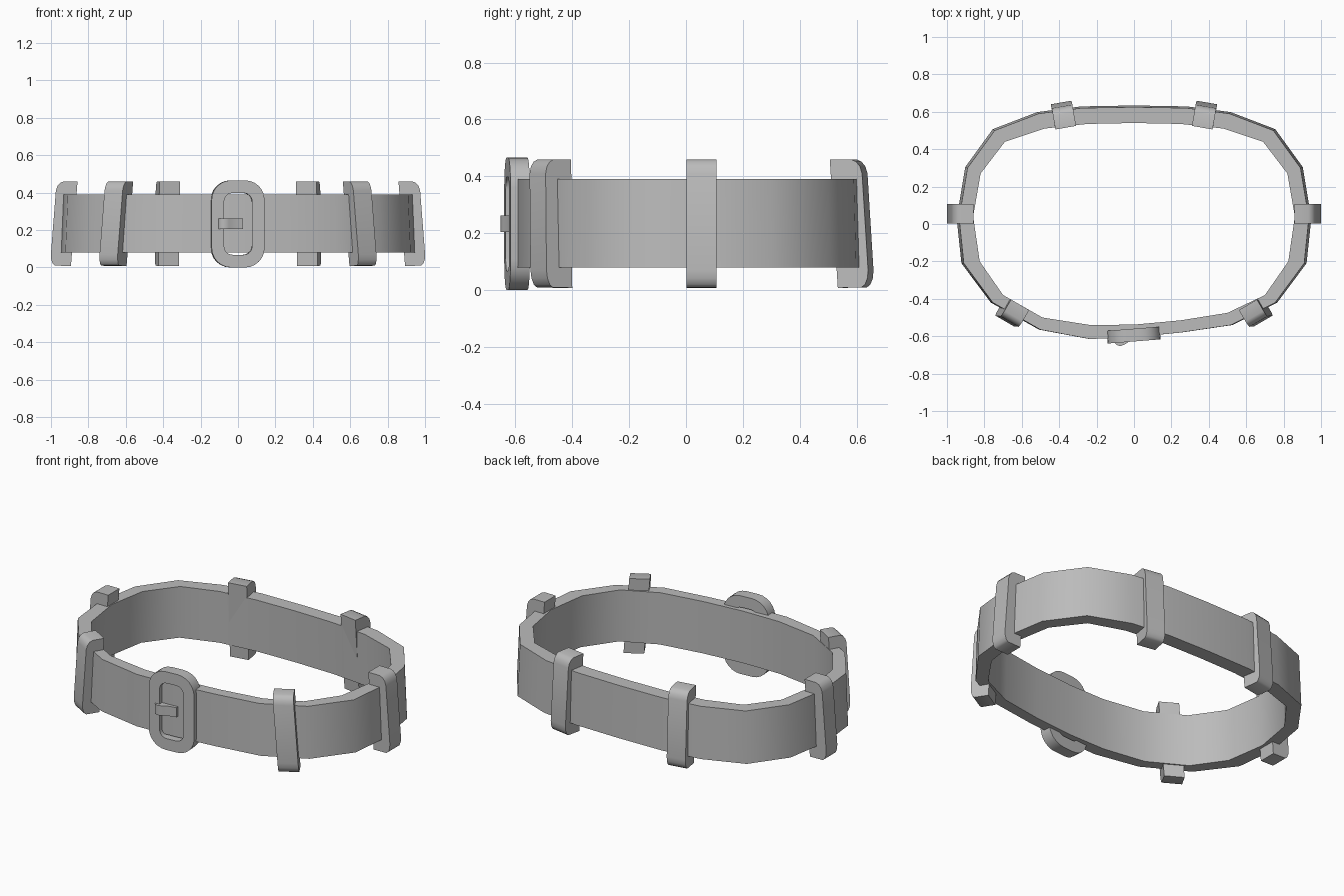
import bpy, math
from mathutils import Vector, Matrix

if "Cube" in bpy.data.objects:
    bpy.data.objects.remove(bpy.data.objects["Cube"])

mat = bpy.data.materials.new("plain grey")
mat.diffuse_color = (0.5, 0.5, 0.5, 1)
mat.use_nodes = True
mat.node_tree.nodes["Principled BSDF"].inputs["Base Color"].default_value = mat.diffuse_color


def make(name, verts, faces, matrix=None):
    """Create a closed mesh with sharp-edged smooth shading."""
    me = bpy.data.meshes.new(name)
    me.from_pydata([tuple(v) for v in verts], [], faces)
    if matrix:
        me.transform(matrix)
    me.materials.append(mat)
    ob = bpy.data.objects.new(name, me)
    bpy.context.collection.objects.link(ob)
    bpy.ops.object.select_all(action='DESELECT')
    ob.select_set(True)
    bpy.context.view_layer.objects.active = ob
    bpy.ops.object.mode_set(mode='EDIT')
    bpy.ops.mesh.select_all(action='SELECT')
    bpy.ops.mesh.normals_make_consistent(inside=False)
    bpy.ops.object.mode_set(mode='OBJECT')
    bpy.ops.object.shade_smooth_by_angle(angle=math.radians(40))
    return ob


def tube(name, rings, matrix=None):
    """Join matching loops in a cycle, giving a ring-shaped solid."""
    n, k = len(rings[0]), len(rings)
    verts = [v for r in rings for v in r]
    faces = []
    for a in range(k):
        b = (a + 1) % k
        for i in range(n):
            j = (i + 1) % n
            faces.append((a * n + i, a * n + j, b * n + j, b * n + i))
    return make(name, verts, faces, matrix)


def prism(name, a, b, matrix=None):
    """Solid between two matching end polygons."""
    n = len(a)
    faces = [tuple(range(n)), tuple(range(2 * n - 1, n - 1, -1))]
    faces += [(i, (i + 1) % n, n + (i + 1) % n, n + i) for i in range(n)]
    return make(name, a + b, faces, matrix)


# Strap: outer and inner outline, right half of back and sides mirrored
outer_side = [(0.28, 0.62), (0.51, 0.59), (0.745, 0.50), (0.89, 0.30),
              (0.935, 0.03), (0.91, -0.21), (0.755, -0.42)]
inner_side = [(0.25, 0.535), (0.48, 0.51), (0.69, 0.44), (0.82, 0.27),
              (0.86, 0.04), (0.825, -0.20), (0.70, -0.38)]


def outline(side, back, front):
    return [(0, back)] + side + front + [(-x, y) for x, y in reversed(side)]


outer = outline(outer_side, 0.625, [(0.52, -0.54), (0.25, -0.58),
                                    (0, -0.605), (-0.235, -0.615), (-0.5, -0.565)])
inner = outline(inner_side, 0.54, [(0.50, -0.475), (0.25, -0.515),
                                   (0, -0.538), (-0.235, -0.54), (-0.49, -0.50)])


def level(pts, z, flare):
    return [(x * (1 + flare), y + (flare * y if y > 0 else 0), z) for x, y in pts]


tube("strap", [level(outer, 0.39, 0), level(outer, 0.08, 0.014),
               level(inner, 0.08, 0.014), level(inner, 0.39, 0)])

# Belt loops: rounded brackets that lean outwards at the bottom
profile = [(0, 0.46), (0.075, 0.46), (0.093, 0.452), (0.106, 0.435), (0.112, 0.41),
           (0.112, 0.07), (0.108, 0.042), (0.098, 0.02), (0.085, 0.01), (0, 0.008)]


def belt_loop(name, pos, direction, width, depth, lean):
    d = Vector((*direction, 0)).normalized()
    t = Vector((-d.y, d.x, 0))
    ends = []
    for s in (-0.5, 0.5):
        ends.append([Vector((*pos, z)) + d * (u * depth) + t * (s * width)
                     + Vector((*lean, 0)) * ((0.46 - z) / 0.45) for u, z in profile])
    prism(name, *ends)


for s, tag in ((-1, "left"), (1, "right")):
    belt_loop(tag + "_side_loop", (s * 0.858, 0.055), (s, 0), 0.105, 1.0, (s * 0.035, 0))
    belt_loop(tag + "_back_loop", (s * 0.365, 0.515), (s * 0.17, 0.985), 0.112, 1.0,
              (s * 0.006, 0.028))
    belt_loop(tag + "_front_loop", (s * 0.609, -0.432), (s * 0.5, -0.86), 0.112, 0.93,
              (s * 0.035, 0.004))


# Buckle frame: rounded rectangle with an open middle
def rounded(w, h, r, y, seg=6):
    pts = []
    for q, (sx, sz) in enumerate(((1, 1), (-1, 1), (-1, -1), (1, -1))):
        for i in range(seg + 1):
            a = math.pi / 2 * (q + i / seg)
            pts.append((sx * (w - r) + r * math.cos(a), y, sz * (h - r) + r * math.sin(a)))
    return pts


place = Matrix.Translation((-0.002, -0.594, 0.233)) @ Matrix.Rotation(math.radians(4.5), 4, 'Z')
tube("buckle_frame", [rounded(0.142, 0.233, 0.105, -0.034), rounded(0.142, 0.233, 0.105, 0.034),
                      rounded(0.075, 0.165, 0.045, 0.034), rounded(0.075, 0.165, 0.045, -0.034)],
      place)

# Buckle prong: small tongue arched over the frame
arch = [(-0.108, -0.03), (-0.095, -0.046), (-0.075, -0.053), (-0.05, -0.046), (-0.03, -0.034),
        (0.026, -0.026), (0.026, 0.0), (-0.108, 0.0)]
prism("buckle_prong", [(x, y, -0.028) for x, y in arch], [(x, y, 0.03) for x, y in arch], place)
